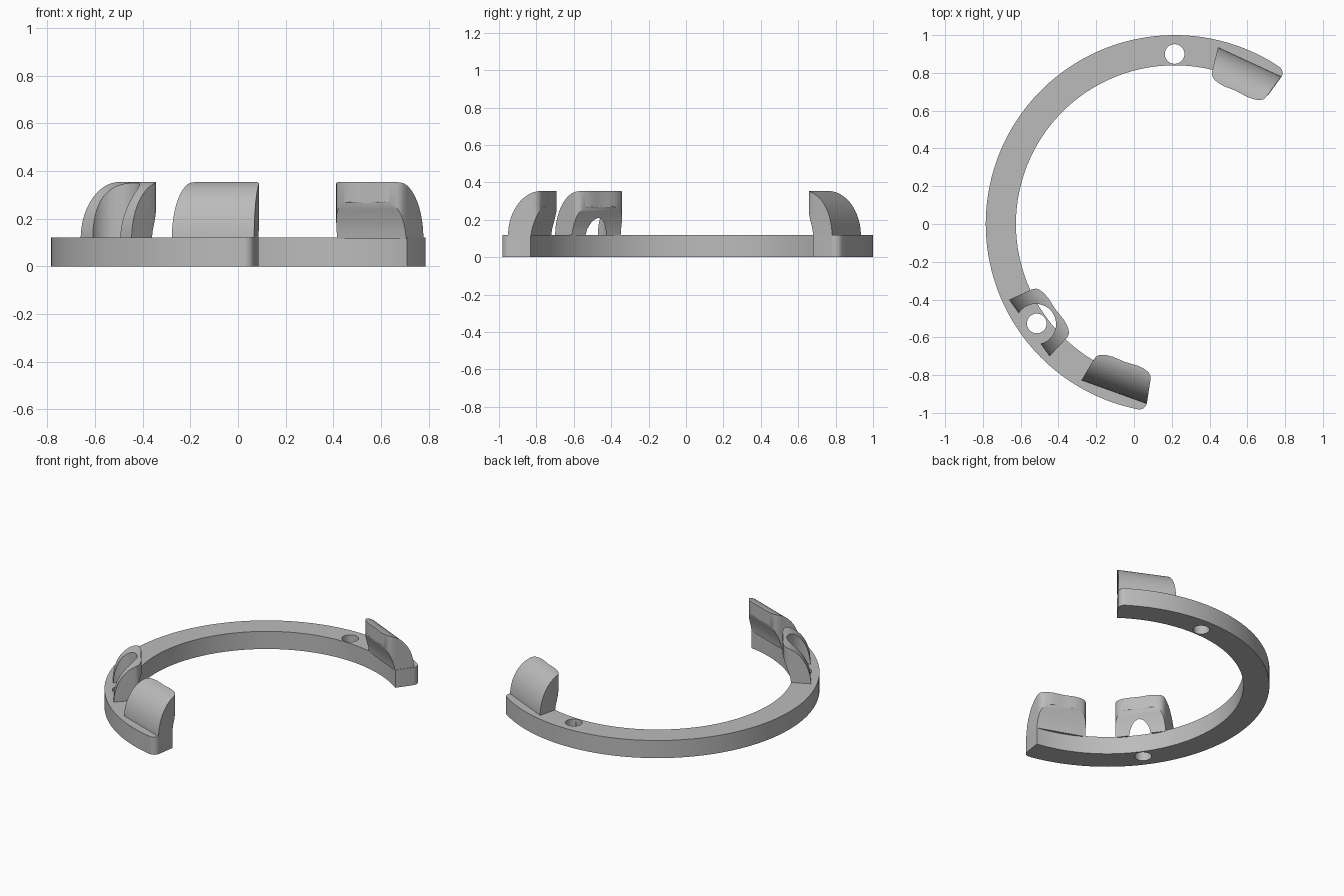
import bpy, bmesh
from math import sin, cos, tan, pi, radians
from mathutils import Matrix

cube = bpy.data.objects.get("Cube")
if cube:
    bpy.data.objects.remove(cube, do_unlink=True)

CX = 0.215                  # ring centre on x
INNER, OUTER, THICK = 0.84, 1.0, 0.12
TOP = 0.355
CORNER = 0.04

grey = bpy.data.materials.new("plain grey")
grey.use_nodes = True
grey.diffuse_color = (0.5, 0.5, 0.5, 1)
grey.node_tree.nodes["Principled BSDF"].inputs["Base Color"].default_value = (0.5, 0.5, 0.5, 1)


def prism(name, points, shift):
    """Solid made by sweeping a closed outline along a vector."""
    bm = bmesh.new()
    face = bm.faces.new([bm.verts.new(p) for p in points])
    swept = bmesh.ops.extrude_face_region(bm, geom=[face])
    moved = [v for v in swept["geom"] if isinstance(v, bmesh.types.BMVert)]
    bmesh.ops.translate(bm, verts=moved, vec=shift)
    bmesh.ops.recalc_face_normals(bm, faces=bm.faces)
    mesh = bpy.data.meshes.new(name)
    bm.to_mesh(mesh)
    bm.free()
    mesh.materials.append(grey)
    obj = bpy.data.objects.new(name, mesh)
    bpy.context.collection.objects.link(obj)
    return obj


def activate(obj):
    bpy.ops.object.select_all(action='DESELECT')
    obj.select_set(True)
    bpy.context.view_layer.objects.active = obj


def combine(obj, tool, operation):
    """Apply a boolean and discard the tool."""
    tool.hide_render = True
    mod = obj.modifiers.new("cut", 'BOOLEAN')
    mod.operation, mod.object, mod.solver = operation, tool, 'EXACT'
    activate(obj)
    bpy.ops.object.modifier_apply(modifier=mod.name)
    bpy.data.objects.remove(tool, do_unlink=True)


def polar(r, a, z=0.0):
    return (CX + r * cos(a), r * sin(a), z)


def cylinder(angle, dist, radius, low, high):
    x, y, _ = polar(dist, angle)
    pts = [(x + radius * cos(i * pi / 32), y + radius * sin(i * pi / 32), low) for i in range(64)]
    return prism("hole_cutter", pts, (0, 0, high - low))


def end_corner(end, side):
    """Rounded outer corner; side is -1 at the start of the arc, +1 at its end."""
    inset = CORNER / (OUTER - CORNER)
    x, y, _ = polar(OUTER - CORNER, end - side * inset)
    return [(x + CORNER * cos(end + side * a * pi / 16),
             y + CORNER * sin(end + side * a * pi / 16), 0) for a in range(8, -1, -1)]


# Open ring with rounded outer corners at its ends
start, end = radians(54), radians(261.2)
steps = 120
outline = end_corner(start, -1)
outline += [polar(OUTER, start + 0.05 + (end - start - 0.1) * i / steps) for i in range(steps + 1)]
outline += end_corner(end, 1)[::-1]
outline += [polar(INNER, end + (start - end) * i / steps) for i in range(steps + 1)]
ring = prism("open_ring", outline, (0, 0, THICK))
for deg in (90, 215.8):
    combine(ring, cylinder(radians(deg), 0.9, 0.052, -0.1, 0.2), 'DIFFERENCE')

# Clip cross-section: domed back, hooked lip and undercut (distance, height)
dome = [(0.765 + 0.18 * cos(i * pi / 48), 0.115 + (TOP - 0.115) * sin(i * pi / 48)) for i in range(25)]
undercut = [(0.74, 0.355), (0.74, 0.29), (0.765, 0.28), (0.776, 0.265), (0.787, 0.24),
            (0.798, 0.212), (0.809, 0.18), (0.818, 0.15), (0.824, 0.115)]
section = dome + undercut

# Clip footprint, half of the wavy inner edge (sideways, distance)
spread = tan(radians(11))
half = [(0.98 * spread, 0.98), (0.825 * spread, 0.825), (0.156, 0.808), (0.149, 0.796),
        (0.138, 0.787), (0.122, 0.78), (0.1, 0.775), (0.07, 0.772), (0.035, 0.774)]
footprint = half + [(0, 0.776)] + [(-t, r) for t, r in reversed(half)]


def clip(name, deg):
    body = prism(name, [(r, -0.3, z) for r, z in section], (0, 0.6, 0))
    plan = prism("footprint_cutter", [(r, t, 0) for t, r in footprint], (0, 0, 0.6))
    combine(body, plan, 'INTERSECT')
    body.data.transform(Matrix.Translation((CX, 0, 0)) @ Matrix.Rotation(radians(deg), 4, 'Z'))
    return body


clips = [clip("back_clip", 65.2), clip("side_clip", 215.6), clip("front_clip", 250.2)]

# Clearance for the fastener through the side clip
combine(clips[1], cylinder(radians(215.8), 0.906, 0.107, 0.05, 0.5), 'DIFFERENCE')

for obj in [ring] + clips:
    activate(obj)
    bpy.ops.object.shade_smooth_by_angle(angle=radians(30))
